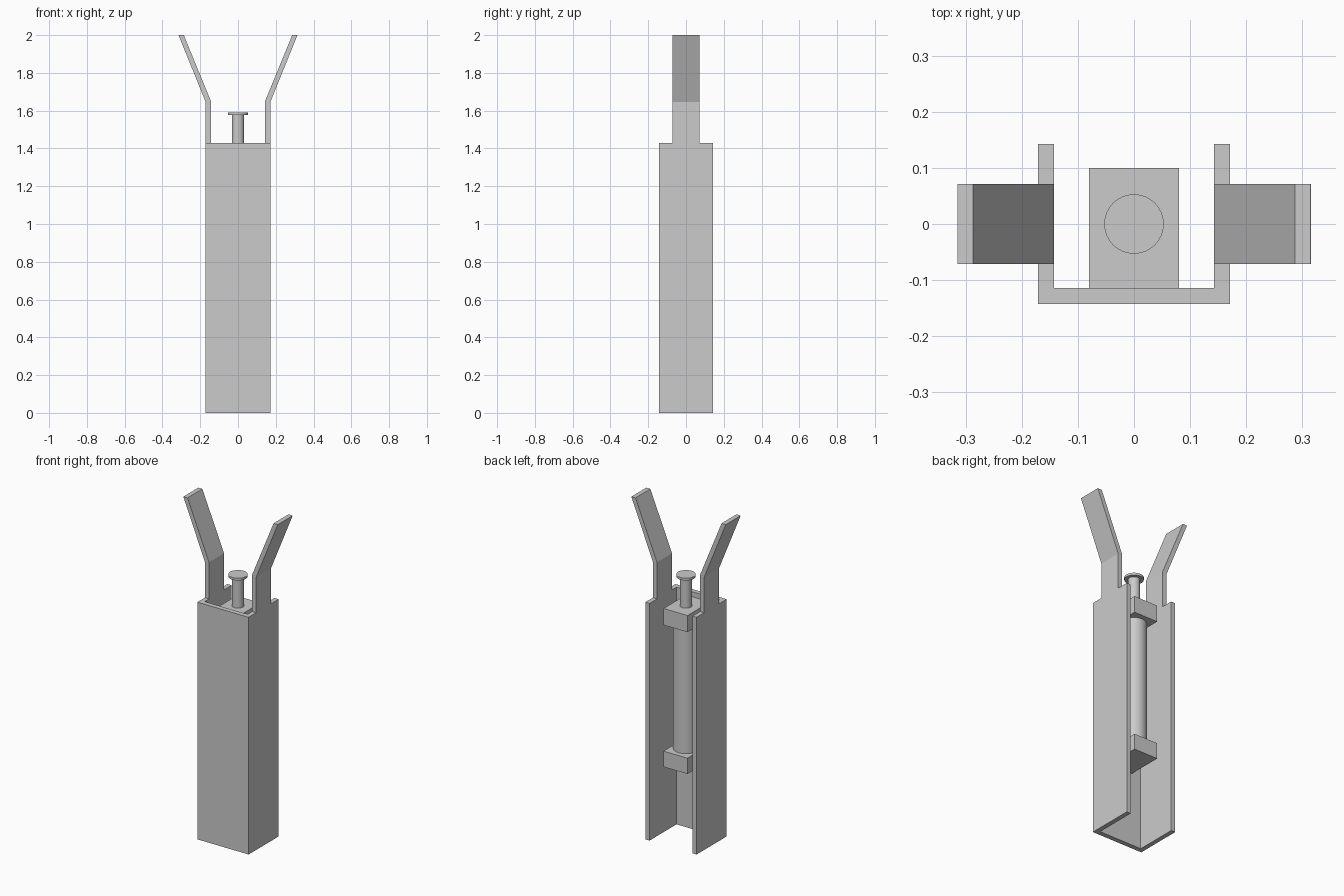
import bpy, bmesh
from mathutils import Vector

if "Cube" in bpy.data.objects:
    bpy.data.objects.remove(bpy.data.objects["Cube"])


def extrude_profile(name, points, direction):
    """Solid prism from a planar outline swept along a direction."""
    bm = bmesh.new()
    face = bm.faces.new([bm.verts.new(p) for p in points])
    out = bmesh.ops.extrude_face_region(bm, geom=[face], use_keep_orig=True)
    verts = [e for e in out["geom"] if isinstance(e, bmesh.types.BMVert)]
    bmesh.ops.translate(bm, verts=verts, vec=Vector(direction))
    bmesh.ops.recalc_face_normals(bm, faces=bm.faces)
    mesh = bpy.data.meshes.new(name)
    bm.to_mesh(mesh)
    bm.free()
    obj = bpy.data.objects.new(name, mesh)
    bpy.context.collection.objects.link(obj)
    return obj


def cylinder(name, radius, z0, z1):
    bpy.ops.mesh.primitive_cylinder_add(vertices=32, radius=radius, depth=z1 - z0,
                                        location=(0, 0, (z0 + z1) / 2))
    bpy.context.object.name = name
    bpy.ops.object.shade_smooth_by_angle()


def block(name, z0, z1):
    outline = [(-0.08, -0.114, z0), (0.08, -0.114, z0), (0.08, 0.1, z0), (-0.08, 0.1, z0)]
    extrude_profile(name, outline, (0, 0, z1 - z0))


OUT, IN, D, TOP = 0.171, 0.143, 0.143, 1.43

# U-shaped channel, open at the back
u = [(-OUT, -D), (OUT, -D), (OUT, D), (IN, D), (IN, -0.114), (-IN, -0.114), (-IN, D), (-OUT, D)]
extrude_profile("channel", [(x, y, 0) for x, y in u], (0, 0, TOP))

# Flared guide arms rising from both side walls
arm = [(IN, TOP), (OUT, TOP), (OUT, 1.645), (0.315, 2.0), (0.287, 2.0), (IN, 1.65)]
for side, label in ((1, "right"), (-1, "left")):
    extrude_profile(label + "_guide_arm", [(side * x, -0.071, z) for x, z in arm], (0, 0.142, 0))

# Mounting blocks holding the plunger
block("upper_block", 1.30, 1.40)
block("lower_block", 0.445, 0.54)

# Plunger body, rod and cap
cylinder("plunger_body", 0.07, 0.54, 1.30)
cylinder("plunger_rod", 0.033, 1.40, 1.576)
cylinder("plunger_cap", 0.053, 1.576, 1.59)
